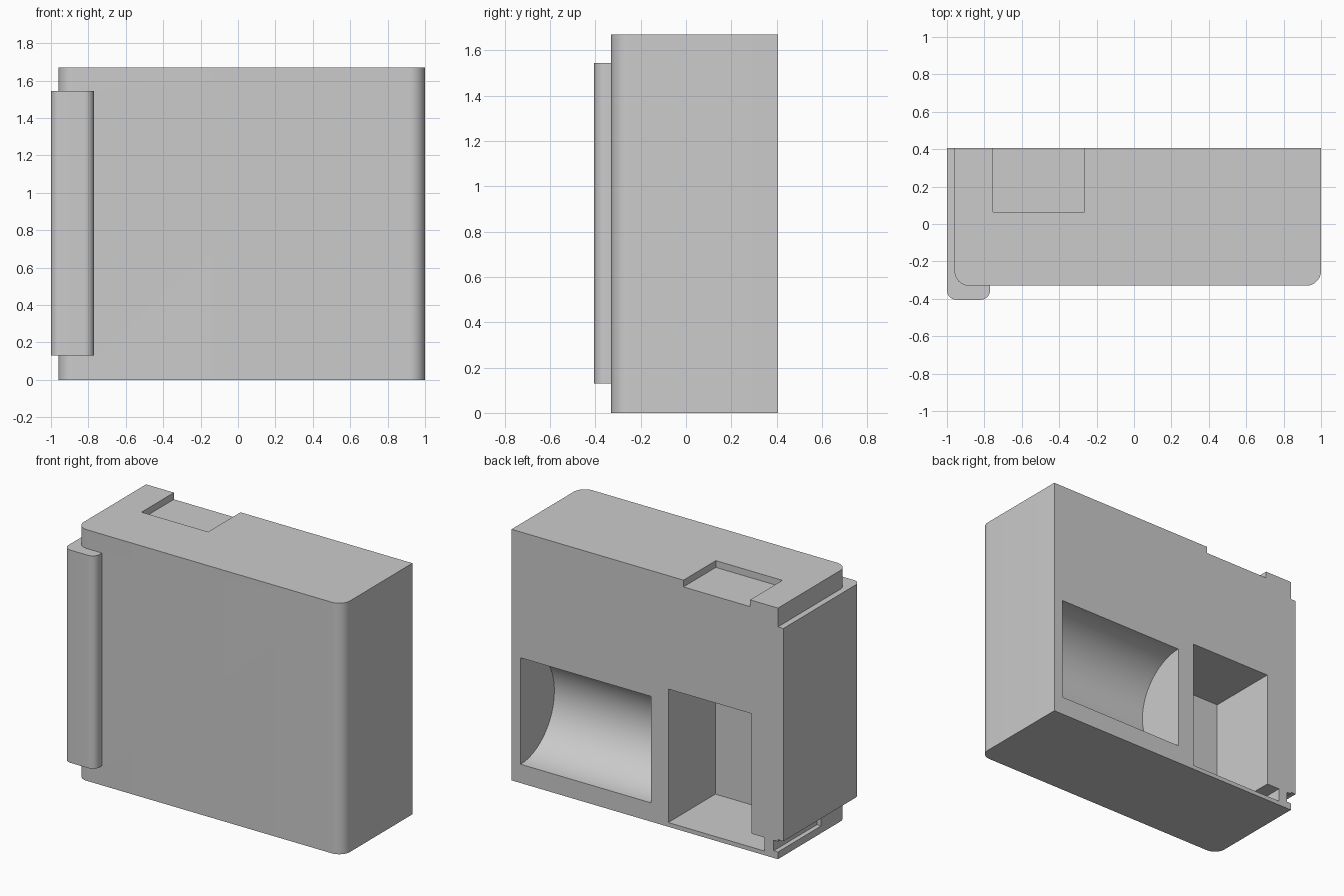
import bpy, bmesh, math
from mathutils import Matrix

cube = bpy.data.objects.get("Cube")
if cube:
    bpy.data.objects.remove(cube, do_unlink=True)

grey = bpy.data.materials.new("mid grey")
grey.use_nodes = True
colour = (0.6, 0.6, 0.6, 1)
grey.diffuse_color = colour
grey.node_tree.nodes["Principled BSDF"].inputs["Base Color"].default_value = colour

BACK = 0.405


def add_object(name, bm):
    bmesh.ops.recalc_face_normals(bm, faces=bm.faces)
    mesh = bpy.data.meshes.new(name)
    bm.to_mesh(mesh)
    bm.free()
    mesh.materials.append(grey)
    obj = bpy.data.objects.new(name, mesh)
    bpy.context.collection.objects.link(obj)
    return obj


def block(name, x, y, z, radius=0):
    """Box between limits, with optional rounded upright front edges."""
    bm = bmesh.new()
    bmesh.ops.create_cube(bm, size=1)
    for v in bm.verts:
        v.co = [lim[0] if c < 0 else lim[1] for c, lim in zip(v.co, (x, y, z))]
    if radius:
        edges = [e for e in bm.edges if all(abs(v.co.y - y[0]) < 1e-5 for v in e.verts)
                 and abs(e.verts[0].co.z - e.verts[1].co.z) > 0.1]
        bmesh.ops.bevel(bm, geom=edges, offset=radius, segments=12,
                        profile=0.5, affect='EDGES')
    return add_object(name, bm)


def roller(name, x, z, radius):
    """Cylinder lying along x, centred on the back plane."""
    bm = bmesh.new()
    place = (Matrix.Translation(((x[0] + x[1]) / 2, BACK, z))
             @ Matrix.Rotation(math.pi / 2, 4, 'Y'))
    bmesh.ops.create_cone(bm, cap_ends=True, segments=96, radius1=radius,
                          radius2=radius, depth=x[1] - x[0], matrix=place)
    return add_object(name, bm)


def boolean(target, tool, operation):
    mod = target.modifiers.new(tool.name, 'BOOLEAN')
    mod.operation = operation
    mod.solver = 'EXACT'
    mod.object = tool
    bpy.context.view_layer.objects.active = target
    bpy.ops.object.modifier_apply(modifier=mod.name)
    bpy.data.objects.remove(tool, do_unlink=True)


# Main case with the side strip joined on
case = block("case", (-0.96, 1), (-0.33, BACK), (0, 1.67), 0.08)
boolean(case, block("side_strip", (-1, -0.77), (-0.405, BACK), (0.13, 1.545), 0.05), 'UNION')

# Recesses, all open at the back
out = BACK + 0.1
cutters = [
    block("top_notch", (-0.755, -0.265), (0.065, out), (1.625, 1.8)),
    block("deep_pocket", (-0.765, -0.153), (-0.09, out), (0.028, 0.916)),
    block("pocket_channel", (-0.862, -0.7), (-0.05, out), (0.028, 0.118)),
    block("side_groove", (-1.1, -0.929), (-0.05, out), (0.048, 0.118)),
    roller("round_recess", (-0.027, 0.933), 0.479, 0.354),
]
for cutter in cutters:
    boolean(case, cutter, 'DIFFERENCE')

# Smooth curves, sharp corners
bpy.ops.object.select_all(action='DESELECT')
case.select_set(True)
bpy.context.view_layer.objects.active = case
bpy.ops.object.shade_smooth_by_angle(angle=math.radians(30))
